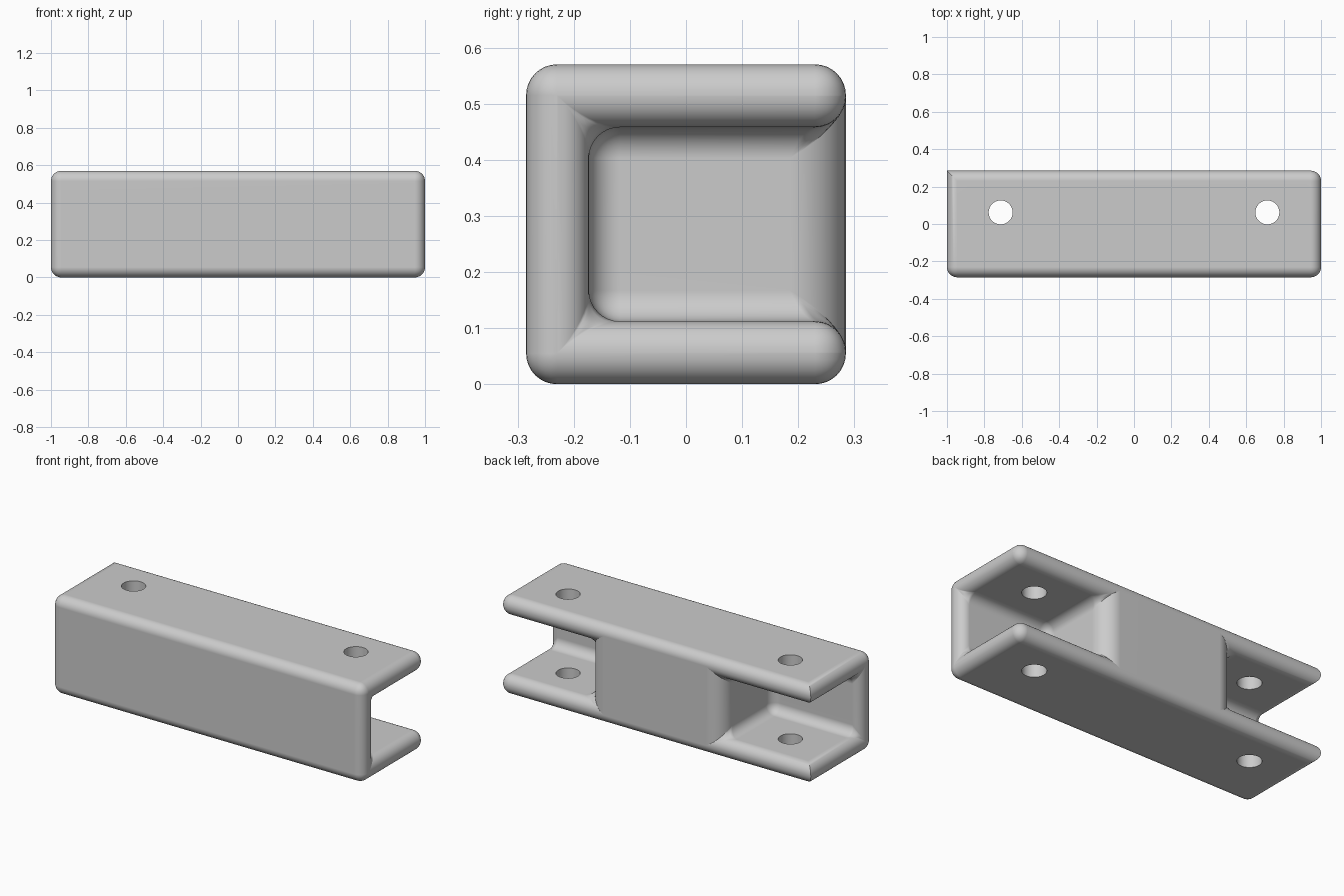
import bpy, bmesh, math
from mathutils import Matrix, Vector

if "Cube" in bpy.data.objects:
    bpy.data.objects.remove(bpy.data.objects["Cube"], do_unlink=True)

# Main sizes
HALF, H = 0.285, 0.57
WALL, BLOCK = 0.112, 0.43
FILLET, BLOCK_FILLET = 0.055, 0.1
HOLE_X, HOLE_Y, HOLE_R = 0.713, 0.062, 0.064

grey = bpy.data.materials.new("plain_grey")
grey.use_nodes = True
colour = (0.6, 0.6, 0.6, 1)
grey.diffuse_color = colour
grey.node_tree.nodes["Principled BSDF"].inputs["Base Color"].default_value = colour


def add_object(name, bm):
    mesh = bpy.data.meshes.new(name)
    bm.to_mesh(mesh)
    bm.free()
    mesh.materials.append(grey)
    obj = bpy.data.objects.new(name, mesh)
    bpy.context.collection.objects.link(obj)
    return obj


# Square-cornered bar: solid cells with an open pocket at each end
cuts = ((-1, -BLOCK, BLOCK, 1), (-HALF, WALL - HALF, HALF), (0, WALL, H - WALL, H))


def solid(cell):
    i, j, k = cell
    inside = 0 <= i < 3 and 0 <= j < 2 and 0 <= k < 3
    return inside and not (i != 1 and j == 1 and k == 1)


bm = bmesh.new()
for cell in ((i, j, k) for i in range(3) for j in range(2) for k in range(3)):
    if not solid(cell):
        continue
    for axis in range(3):
        for side in (0, 1):
            neighbour = list(cell)
            neighbour[axis] += 2 * side - 1
            if solid(neighbour):
                continue
            ring = []
            for a, b in ((0, 0), (1, 0), (1, 1), (0, 1)):
                corner = list(cell)
                corner[axis] += side
                corner[(axis + 1) % 3] += a
                corner[(axis + 2) % 3] += b
                ring.append(bm.verts.new([cuts[n][corner[n]] for n in range(3)]))
            bm.faces.new(ring if side else ring[::-1])
bmesh.ops.remove_doubles(bm, verts=bm.verts, dist=0.0001)
bmesh.ops.dissolve_limit(bm, angle_limit=0.02, verts=bm.verts, edges=bm.edges)
bmesh.ops.recalc_face_normals(bm, faces=bm.faces)

# Fillet sizes: wide on the block's back corners, none on one end corner
weight = bm.edges.layers.float.new("bevel_weight_edge")
for e in bm.edges:
    mid = (e.verts[0].co + e.verts[1].co) / 2
    upright = abs(e.verts[0].co.z - e.verts[1].co.z) > 0.01
    e[weight] = FILLET / BLOCK_FILLET
    if upright and mid.y > HALF - 0.01:
        if abs(abs(mid.x) - BLOCK) < 0.01:
            e[weight] = 1
        elif mid.x < -0.99:
            e[weight] = 0
bar = add_object("bar", bm)

# Bolt hole cutters
bm = bmesh.new()
for side in (-1, 1):
    place = Matrix.Translation(Vector((side * HOLE_X, HOLE_Y, H / 2)))
    bmesh.ops.create_cone(bm, cap_ends=True, segments=48, radius1=HOLE_R,
                          radius2=HOLE_R, depth=1, matrix=place)
cutter = add_object("hole_cutter", bm)
cutter.hide_render = True

# Round the edges, drill the holes, then shade
bevel = bar.modifiers.new("fillets", "BEVEL")
bevel.limit_method = "WEIGHT"
bevel.width = BLOCK_FILLET
bevel.segments = 8
bevel.use_clamp_overlap = False
drill = bar.modifiers.new("holes", "BOOLEAN")
drill.operation = "DIFFERENCE"
drill.solver = "EXACT"
drill.object = cutter

bpy.ops.object.select_all(action="DESELECT")
bar.select_set(True)
bpy.context.view_layer.objects.active = bar
for name in ("fillets", "holes"):
    bpy.ops.object.modifier_apply(modifier=name)
bpy.data.objects.remove(cutter, do_unlink=True)
bpy.ops.object.shade_smooth_by_angle(angle=math.radians(35))
flat = bar.modifiers.new("flat_face_normals", "WEIGHTED_NORMAL")
flat.keep_sharp = True
